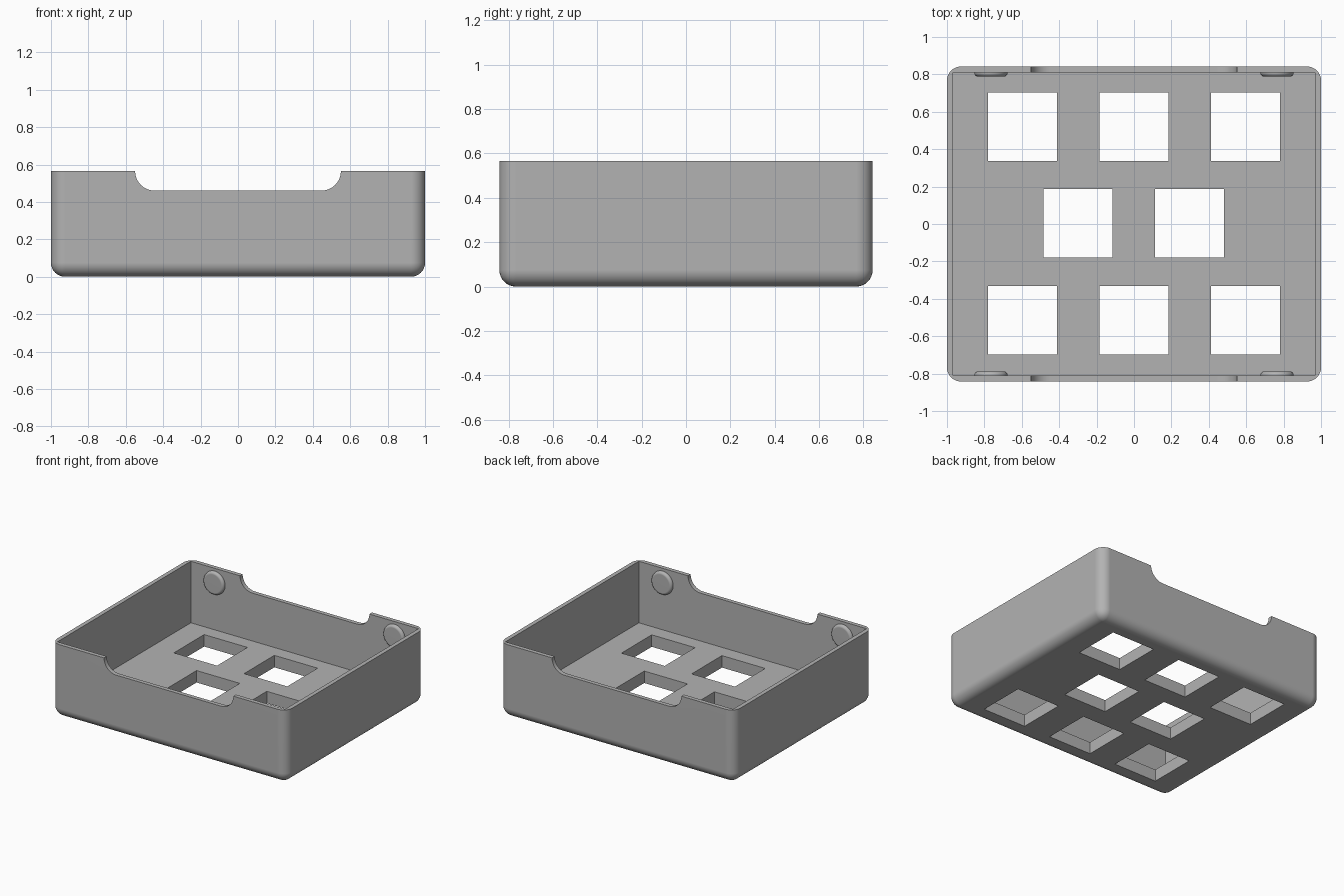
import bpy, bmesh, math
from mathutils import Matrix, Vector

if "Cube" in bpy.data.objects:
    bpy.data.objects.remove(bpy.data.objects["Cube"], do_unlink=True)

HALF_X, HALF_Y, HEIGHT = 1.0, 0.842, 0.565
WALL, FLOOR, ROUND = 0.032, 0.092, 0.075
NOTCH_HALF, NOTCH_Z = 0.55, 0.46

grey = bpy.data.materials.new("grey plastic")
grey.use_nodes = True
colour = (0.45, 0.45, 0.45, 1)
grey.diffuse_color = colour
grey.node_tree.nodes["Principled BSDF"].inputs["Base Color"].default_value = colour


def make_object(name, bm):
    mesh = bpy.data.meshes.new(name)
    bmesh.ops.recalc_face_normals(bm, faces=bm.faces)
    bm.to_mesh(mesh)
    bm.free()
    obj = bpy.data.objects.new(name, mesh)
    bpy.context.collection.objects.link(obj)
    mesh.materials.append(grey)
    return obj


def box_mesh(low, high):
    low, high = Vector(low), Vector(high)
    bm = bmesh.new()
    bmesh.ops.create_cube(bm, size=1, matrix=Matrix.Translation((low + high) / 2)
                          @ Matrix.Diagonal((*(high - low), 1)))
    return bm


def smooth(obj):
    bpy.ops.object.select_all(action="DESELECT")
    obj.select_set(True)
    bpy.context.view_layer.objects.active = obj
    bpy.ops.object.shade_smooth_by_angle(angle=math.radians(30))
    mod = obj.modifiers.new("even shading", "WEIGHTED_NORMAL")
    mod.keep_sharp = True


# Outer body with rounded upright and bottom edges
bm = box_mesh((-HALF_X, -HALF_Y, 0), (HALF_X, HALF_Y, HEIGHT))
edges = [e for e in bm.edges if min(v.co.z for v in e.verts) < 0.01]
bmesh.ops.bevel(bm, geom=edges, offset=ROUND, offset_type="OFFSET",
                segments=8, profile=0.5, affect="EDGES")
tray = make_object("tray", bm)

# Inner cavity
cutters = [make_object("cavity_cutter", box_mesh(
    (WALL - HALF_X, WALL - HALF_Y, FLOOR), (HALF_X - WALL, HALF_Y - WALL, 1)))]

# Square floor openings in rows of three, two and three
for y, columns in ((0.52, (-0.597, 0, 0.597)), (0.004, (-0.3, 0.297)),
                   (-0.515, (-0.597, 0, 0.597))):
    for x in columns:
        h = 0.184
        cutters.append(make_object("opening_cutter", box_mesh(
            (x - h, y - h, -0.1), (x + h, y + h, 0.2))))

# Round-cornered notch through the front and back walls
bm = bmesh.new()
r = HEIGHT - NOTCH_Z
outline = [(NOTCH_HALF, 0.8), (-NOTCH_HALF, 0.8)]
for start, cx in ((math.pi, r - NOTCH_HALF), (1.5 * math.pi, NOTCH_HALF - r)):
    for i in range(13):
        a = start + i / 12 * math.pi / 2
        outline.append((cx + r * math.cos(a), HEIGHT + r * math.sin(a)))
face = bm.faces.new([bm.verts.new((x, -1, z)) for x, z in outline])
side = bmesh.ops.extrude_face_region(bm, geom=[face])
bmesh.ops.translate(bm, vec=(0, 2, 0),
                    verts=[v for v in side["geom"] if isinstance(v, bmesh.types.BMVert)])
cutters.append(make_object("notch_cutter", bm))

# Apply the cuts
for cutter in cutters:
    cutter.hide_render = True
    mod = tray.modifiers.new("cut", "BOOLEAN")
    mod.operation, mod.solver, mod.object = "DIFFERENCE", "EXACT", cutter
bpy.context.view_layer.update()
cut_mesh = bpy.data.meshes.new_from_object(
    tray.evaluated_get(bpy.context.evaluated_depsgraph_get()))
tray.modifiers.clear()
tray.data = cut_mesh
tray.data.materials.clear()
tray.data.materials.append(grey)
for cutter in cutters:
    bpy.data.objects.remove(cutter, do_unlink=True)
smooth(tray)

# Rounded snap buttons inside the front and back walls
for y_sign, y_name in ((-1, "front"), (1, "back")):
    for x_sign, x_name in ((-1, "right"), (1, "left")):
        bm = bmesh.new()
        bmesh.ops.create_cone(bm, cap_ends=True, segments=40, radius1=0.089,
                              radius2=0.089, depth=0.034)
        rim = [e for e in bm.edges if all(v.co.z > 0 for v in e.verts)]
        bmesh.ops.bevel(bm, geom=rim, offset=0.02, segments=5, profile=0.5,
                        affect="EDGES")
        turn = Matrix.Rotation(y_sign * math.pi / 2, 4, "X")
        place = Matrix.Translation((0.765 * x_sign, 0.805 * y_sign, 0.455))
        bmesh.ops.transform(bm, matrix=place @ turn, verts=bm.verts)
        smooth(make_object(f"{y_name}_{x_name}_snap_button", bm))
